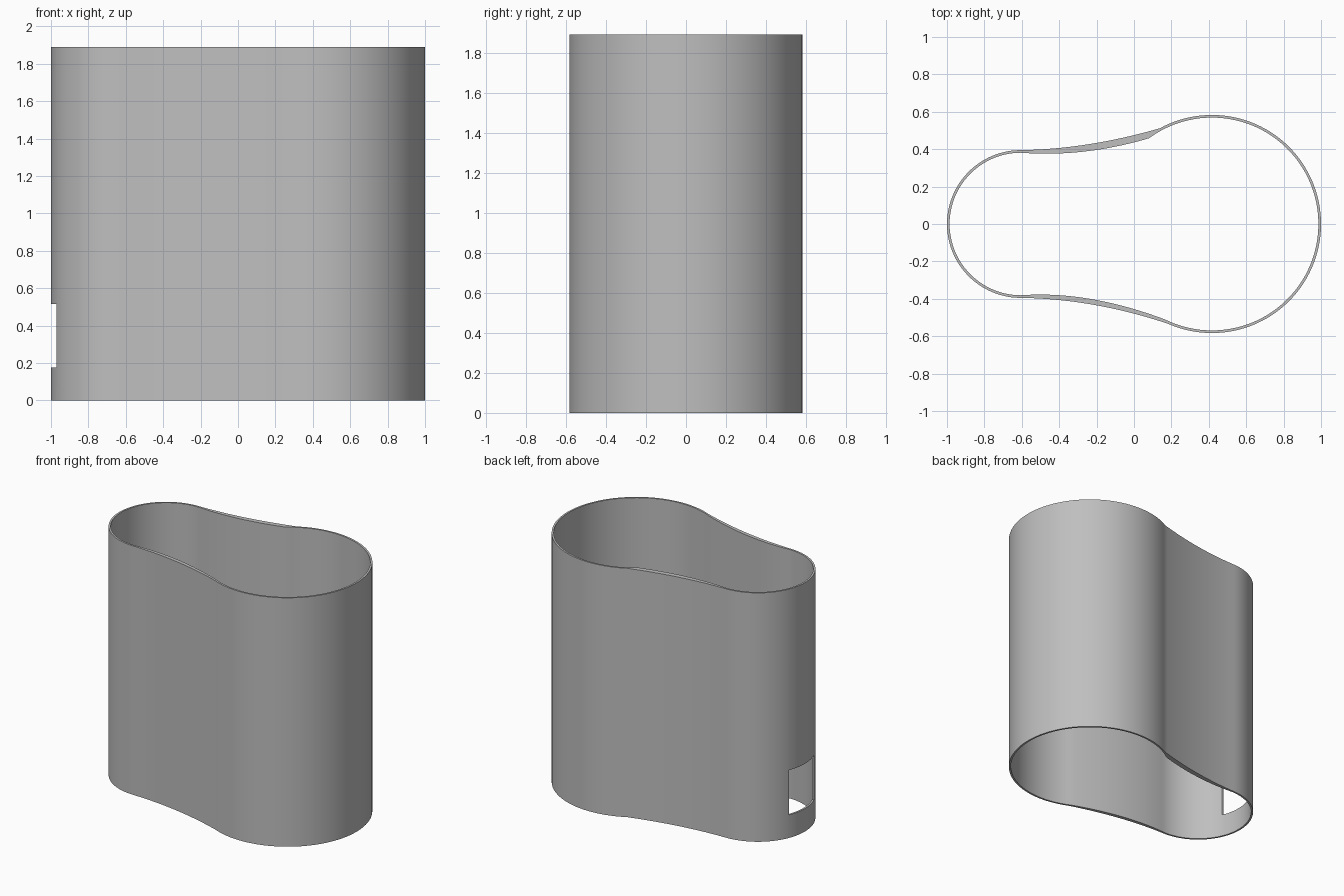
import bpy, bmesh, math
from mathutils import Vector

cube = bpy.data.objects.get("Cube")
if cube:
    bpy.data.objects.remove(cube, do_unlink=True)

HEIGHT = 1.89
SMALL = Vector((-0.605, 0))   # centre of the narrow end
LARGE = Vector((0.417, 0))    # centre of the wide end


def arc(centre, radius, start, end, steps):
    """Points along a circular arc, both ends included."""
    angles = [start + (end - start) * i / steps for i in range(steps + 1)]
    return [centre + radius * Vector((math.cos(a), math.sin(a))) for a in angles]


def waist(p0, p1, p2, steps=24):
    """Inner points of a quadratic curve joining the two ends."""
    ts = [i / steps for i in range(1, steps)]
    return [p0 * (1 - t) ** 2 + p1 * 2 * t * (1 - t) + p2 * t * t for t in ts]


def outline(r_small, r_large, x_front, x_back, bend_front, bend_back):
    """Closed counter-clockwise outline; x_* is where each waist meets the wide end."""
    a_front = -math.acos((x_front - LARGE.x) / r_large)
    a_back = math.acos((x_back - LARGE.x) / r_large)
    wide = arc(LARGE, r_large, a_front, a_back, 72)
    narrow = arc(SMALL, r_small, math.pi / 2, math.pi * 1.5, 48)
    back = waist(wide[-1], Vector(bend_back), narrow[0])
    front = waist(narrow[-1], Vector(bend_front), wide[0])
    return wide + back + narrow + front


outer = outline(0.395, 0.583, 0.18, 0.137, (-0.22, -0.40), (-0.25, 0.40))
inner = outline(0.381, 0.569, 0.165, 0.08, (-0.25, -0.355), (-0.27, 0.355))

# Sleeve wall: four rings bridged into a closed tube
bm = bmesh.new()
rings = [[bm.verts.new((p.x, p.y, z)) for p in loop]
         for loop, z in ((outer, 0), (outer, HEIGHT), (inner, HEIGHT), (inner, 0))]
count = len(outer)
for k in range(4):
    a, b = rings[k], rings[(k + 1) % 4]
    for i in range(count):
        j = (i + 1) % count
        bm.faces.new((a[i], a[j], b[j], b[i]))
bmesh.ops.recalc_face_normals(bm, faces=bm.faces)
mesh = bpy.data.meshes.new("sleeve_wall")
bm.to_mesh(mesh)
bm.free()
sleeve = bpy.data.objects.new("sleeve_wall", mesh)
bpy.context.collection.objects.link(sleeve)

# Plain grey material
grey = bpy.data.materials.new("plain_grey")
grey.use_nodes = True
colour = (0.52, 0.52, 0.52, 1)
grey.diffuse_color = colour
grey.node_tree.nodes["Principled BSDF"].inputs["Base Color"].default_value = colour
mesh.materials.append(grey)

# Rectangular opening low on the narrow end
bpy.ops.mesh.primitive_cube_add(size=1, location=(-0.98, 0, 0.345))
cutter = bpy.context.object
cutter.name = "opening_cutter"
cutter.scale = (0.3, 0.30, 0.34)
cutter.hide_render = True
cutter.data.materials.append(grey)
bpy.context.view_layer.update()

cut = sleeve.modifiers.new("opening", 'BOOLEAN')
cut.operation = 'DIFFERENCE'
cut.solver = 'EXACT'
cut.object = cutter
bpy.ops.object.select_all(action='DESELECT')
sleeve.select_set(True)
bpy.context.view_layer.objects.active = sleeve
bpy.ops.object.modifier_apply(modifier=cut.name)
bpy.data.objects.remove(cutter, do_unlink=True)

bpy.ops.object.shade_smooth_by_angle(angle=math.radians(30))
